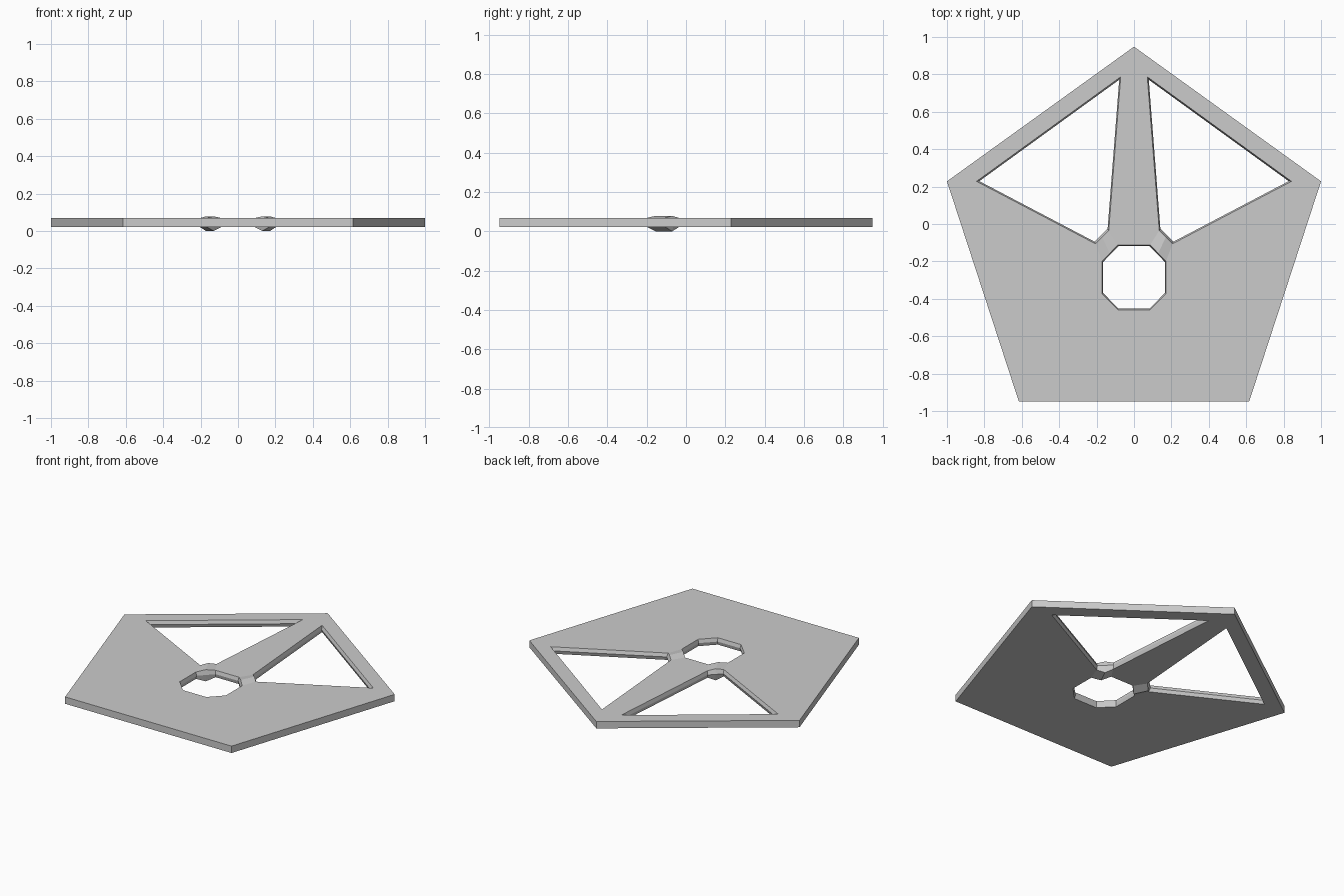
import bpy, bmesh

if "Cube" in bpy.data.objects:
    bpy.data.objects.remove(bpy.data.objects["Cube"])

TOP, MID, BOTTOM = 0.068, 0.045, 0.022

# Plan of the right half: outer pentagon, triangular opening, octagonal opening
P = {
    "A": (0, 0.948), "B": (1, 0.228), "C": (0.616, -0.948), "D": (0, -0.948),
    "T1": (0.071, 0.787), "T2": (0.842, 0.228), "T3": (0.206, -0.106),
    "T4": (0.135, -0.035), "T5": (0.171, -0.07),
    "O0": (0, -0.112), "O1": (0.086, -0.112), "O5": (0.129, -0.156),
    "O2": (0.171, -0.2), "O3": (0.171, -0.372), "O4": (0.086, -0.459),
    "O6": (0, -0.459),
}
RIDGE = ("T5", "O5")            # thickened middle of each bridge
PANELS = ["A T1 T4 O1 O0", "A B T2 T1", "B T2 T3 O2", "B O2 O3 C",
          "C O3 O4", "C O4 O6 D", "T4 O1 O5 T5", "T5 O5 O2 T3"]

bm = bmesh.new()
top, low = {}, {}
for k, (x, y) in P.items():
    top[k] = bm.verts.new((x, y, 0.078 if k in RIDGE else TOP))
    low[k] = bm.verts.new((x, y, 0.0 if k in RIDGE else BOTTOM))

# Upper and lower faces
for panel in PANELS:
    keys = panel.split()
    bm.faces.new([top[k] for k in keys])
    bm.faces.new([low[k] for k in reversed(keys)])

# Straight outer rim
for a, b in ("AB", "BC", "CD"):
    bm.faces.new((top[a], top[b], low[b], low[a]))


def opening_wall(names, centre, scale, closed):
    """Wall of an opening with a slight crease at half height."""
    keys = names.split()
    cx, cy = centre
    mid = {k: bm.verts.new((cx + (P[k][0] - cx) * scale,
                            cy + (P[k][1] - cy) * scale, MID)) for k in keys}
    pairs = list(zip(keys, keys[1:]))
    if closed:
        pairs.append((keys[-1], keys[0]))
    for a, b in pairs:
        bm.faces.new((top[a], top[b], mid[b], mid[a]))
        bm.faces.new((mid[a], mid[b], low[b], low[a]))


opening_wall("T1 T4 T5 T3 T2", (0.34, 0.26), 0.97, True)
opening_wall("O0 O1 O5 O2 O3 O4 O6", (0, -0.2855), 0.965, False)

bmesh.ops.recalc_face_normals(bm, faces=bm.faces)
mesh = bpy.data.meshes.new("pentagon_plate")
bm.to_mesh(mesh)
bm.free()
plate = bpy.data.objects.new("pentagon_plate", mesh)
bpy.context.collection.objects.link(plate)

# Left half
mirror = plate.modifiers.new("mirror", "MIRROR")
mirror.use_clip = True
